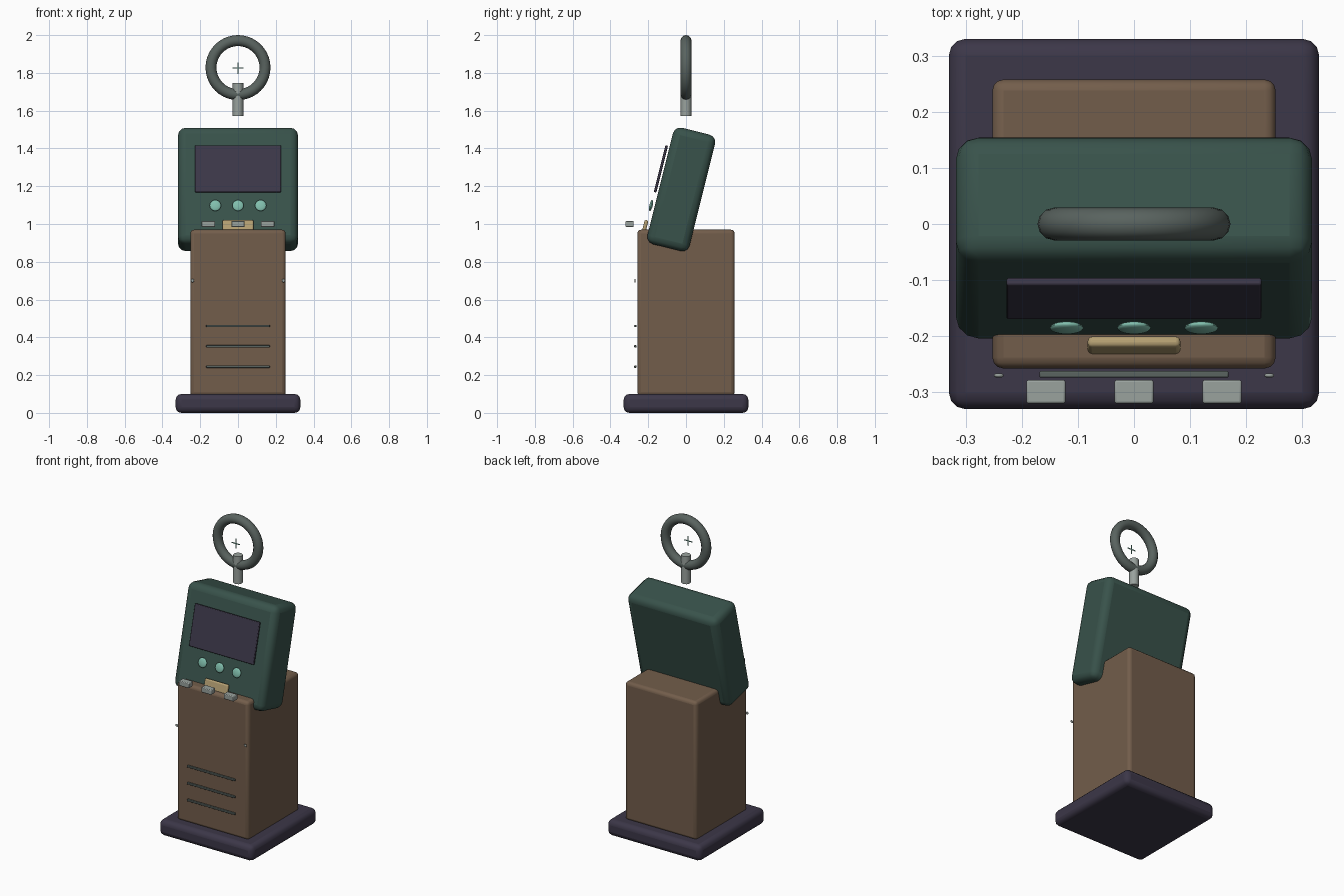
import bpy
import math
from mathutils import Vector, Matrix

if "Cube" in bpy.data.objects:
    bpy.data.objects.remove(bpy.data.objects["Cube"])

TILT = math.radians(-14)          # head leans backwards
HEAD = Vector((0, -0.025, 1.183))


def material(name, rgb):
    m = bpy.data.materials.new(name)
    m.diffuse_color = (*rgb, 1)
    m.use_nodes = True
    m.node_tree.nodes["Principled BSDF"].inputs["Base Color"].default_value = m.diffuse_color
    return m


PLUM = material("dark_plum", (0.045, 0.038, 0.065))
BROWN = material("brown", (0.17, 0.11, 0.07))
GREEN = material("dark_green", (0.04, 0.085, 0.07))
MINT = material("mint", (0.22, 0.52, 0.42))
BRASS = material("brass", (0.46, 0.35, 0.17))
STEEL = material("steel", (0.32, 0.36, 0.34))
IRON = material("iron", (0.1, 0.125, 0.115))


def finish(name, mat):
    o = bpy.context.object
    o.name = name
    o.data.materials.append(mat)
    bpy.ops.object.shade_smooth_by_angle(angle=math.radians(40))
    return o


def box(name, size, loc, mat, bevel=0.0, tilt=0.0, segments=3):
    bpy.ops.mesh.primitive_cube_add(size=1, location=loc, rotation=(tilt, 0, 0))
    o = bpy.context.object
    o.data.transform(Matrix.Diagonal((*size, 1)))
    if bevel:
        b = o.modifiers.new("Bevel", 'BEVEL')
        b.width, b.segments = bevel, segments
    return finish(name, mat)


def dome(name, size, loc, mat, tilt=0.0):
    bpy.ops.mesh.primitive_uv_sphere_add(segments=20, ring_count=10, radius=1,
                                         location=loc, rotation=(tilt, 0, 0))
    bpy.context.object.data.transform(Matrix.Diagonal((*size, 1)))
    return finish(name, mat)


# Plinth, column and tilted head
box("base", (0.66, 0.66, 0.1), (0, 0, 0.05), PLUM, 0.03)
box("column", (0.505, 0.515, 0.88), (0, 0, 0.53), BROWN, 0.02)
box("head", (0.635, 0.23, 0.635), HEAD, GREEN, 0.04, TILT)

# Screen, buttons and slot lip follow the head's slope
box("screen", (0.455, 0.014, 0.255), (0, -0.133, 1.292), PLUM, 0.004, TILT, 2)
for i, x in enumerate((-0.12, 0, 0.12)):
    dome(f"button_{i + 1}", (0.03, 0.009, 0.03), (x, -0.185, 1.098), MINT, TILT)
box("slot_lip", (0.165, 0.02, 0.062), (0, -0.216, 0.99), BRASS, 0.008, TILT)

# Keys in front of the column
for i, x in enumerate((-0.157, 0, 0.157)):
    box(f"key_{i + 1}", (0.07, 0.042, 0.032), (x, -0.299, 1.0), STEEL, 0.004, segments=2)

# Vents and rivets on the column front
for i, z in enumerate((0.245, 0.352, 0.46)):
    box(f"vent_{i + 1}", (0.337, 0.012, 0.013), (0, -0.268, z), IRON, 0.003, segments=2)
for side, x in (("left", -0.241), ("right", 0.241)):
    dome(f"rivet_{side}", (0.009, 0.004, 0.009), (x, -0.27, 0.70), STEEL)

# Stem and ring on top
bpy.ops.mesh.primitive_cylinder_add(vertices=16, radius=0.028, depth=0.175,
                                    location=(0, 0, 1.658))
finish("stem", STEEL)
bpy.ops.mesh.primitive_torus_add(major_radius=0.143, minor_radius=0.029,
                                 major_segments=40, minor_segments=12,
                                 location=(0, 0, 1.828), rotation=(math.pi / 2, 0, 0))
finish("ring", IRON)

# Small crosshair bars floating in the ring
box("crosshair_horizontal", (0.056, 0.004, 0.005), (0, -0.022, 1.825), MINT)
box("crosshair_vertical", (0.005, 0.004, 0.06), (0, -0.022, 1.825), MINT)
